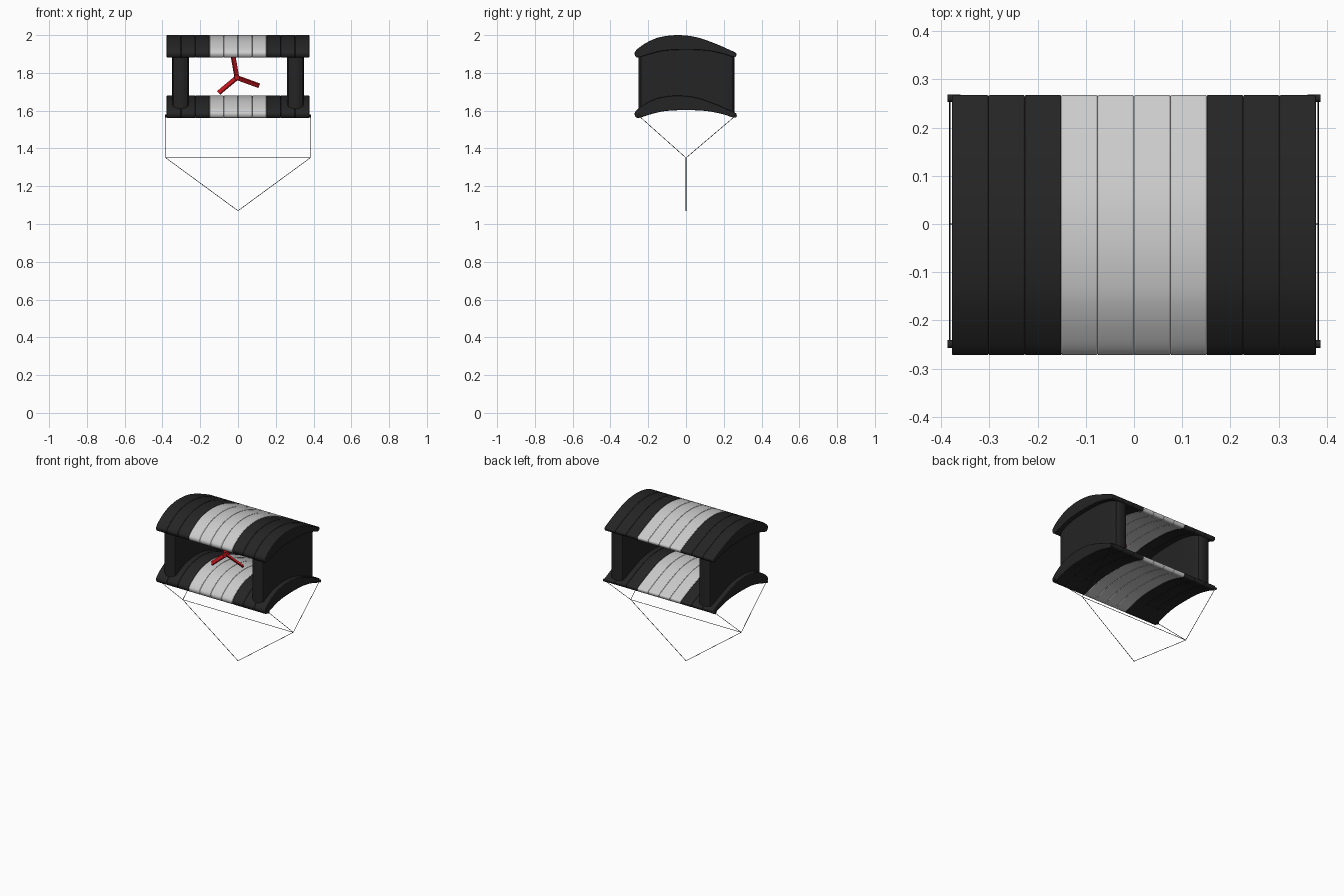
import bpy, bmesh, math
from mathutils import Vector, Matrix

if "Cube" in bpy.data.objects:
    bpy.data.objects.remove(bpy.data.objects["Cube"])


def material(name, color):
    m = bpy.data.materials.new(name)
    m.diffuse_color = (*color, 1)
    m.use_nodes = True
    m.node_tree.nodes["Principled BSDF"].inputs["Base Color"].default_value = m.diffuse_color
    return m


BLACK = material("black_fabric", (0.018, 0.018, 0.018))
GREY = material("light_fabric", (0.65, 0.65, 0.65))
RED = material("red_paint", (0.5, 0.008, 0.012))


def finish(name, bm, mat, bevel=0):
    bmesh.ops.recalc_face_normals(bm, faces=bm.faces)
    me = bpy.data.meshes.new(name)
    bm.to_mesh(me)
    bm.free()
    ob = bpy.data.objects.new(name, me)
    bpy.context.collection.objects.link(ob)
    me.materials.append(mat)
    bpy.ops.object.select_all(action='DESELECT')
    ob.select_set(True)
    bpy.context.view_layer.objects.active = ob
    if bevel:
        b = ob.modifiers.new("soft_edge", 'BEVEL')
        b.width, b.segments = bevel, 2
        b.limit_method, b.angle_limit = 'ANGLE', math.radians(60)
    bpy.ops.object.shade_smooth_by_angle(angle=math.radians(40))
    return ob


def spline(pts, n=4):
    # closed Catmull-Rom curve through the points
    out, k = [], len(pts)
    for i in range(k):
        a, b, c, d = (Vector(pts[(i + j) % k]) for j in (-1, 0, 1, 2))
        for s in range(n):
            t = s / n
            out.append(0.5 * (2 * b + (c - a) * t + (2 * a - 5 * b + 4 * c - d) * t * t
                              + (3 * b - a - 3 * c + d) * t ** 3))
    return out


def prism(name, ring, offset, mat, bevel=0):
    bm = bmesh.new()
    f = bm.faces.new([bm.verts.new(p) for p in ring])
    ext = bmesh.ops.extrude_face_region(bm, geom=[f])
    moved = [v for v in ext['geom'] if isinstance(v, bmesh.types.BMVert)]
    bmesh.ops.translate(bm, vec=offset, verts=moved)
    return finish(name, bm, mat, bevel)


def rod(name, a, b, r, mat, sides=8):
    a, b = Vector(a), Vector(b)
    d = b - a
    bm = bmesh.new()
    bmesh.ops.create_cone(bm, cap_ends=True, segments=sides, radius1=r, radius2=r, depth=d.length)
    rot = d.to_track_quat('Z', 'Y').to_matrix().to_4x4()
    bm.transform(Matrix.Translation((a + b) / 2) @ rot)
    return finish(name, bm, mat)


# Arched wing section (y, height above the wing's lowest point)
SECTION = spline([
    (-0.272, 0.020), (-0.266, 0.037), (-0.24, 0.060), (-0.19, 0.090), (-0.13, 0.111),
    (-0.04, 0.120), (0.06, 0.108), (0.16, 0.073), (0.22, 0.047), (0.255, 0.031),
    (0.267, 0.022), (0.264, 0.008), (0.25, 0.003), (0.20, 0.020), (0.11, 0.038),
    (0.0, 0.043), (-0.11, 0.038), (-0.19, 0.020), (-0.24, 0.004), (-0.262, 0.003)])

# Two wings, each of ten inflated cells
CELL = 0.0755
for wing, z in (("upper", 1.88), ("lower", 1.56)):
    for i in range(10):
        x = (i - 5) * CELL
        mat = GREY if 3 <= i <= 6 else BLACK
        prism(f"{wing}_wing_cell_{i}", [(x, p.x, p.y + z) for p in SECTION],
              (CELL, 0, 0), mat, 0.003)

# Upright side walls with rounded ends
WALL = spline([(0.0, -0.252), (0.028, -0.243), (0.043, -0.21), (0.045, 0.0),
               (0.043, 0.22), (0.028, 0.25), (0.0, 0.256), (-0.028, 0.25),
               (-0.043, 0.22), (-0.045, 0.0), (-0.043, -0.21), (-0.028, -0.243)])


def wing_mid(y):
    # height of the middle of the wing thickness
    return 0.022 + 0.06 * max(0, 1 - (y / 0.26) ** 2)


for side, sx in (("left", -1), ("right", 1)):
    bm = bmesh.new()
    loops = [[bm.verts.new((sx * 0.304 + p.x, p.y, z + wing_mid(p.y))) for p in WALL]
             for z in (1.56, 1.88)]
    n = len(WALL)
    for i in range(n):
        j = (i + 1) % n
        bm.faces.new((loops[0][i], loops[0][j], loops[1][j], loops[1][i]))
    finish(f"{side}_side_wall", bm, BLACK)

# Three-blade rotor between the wings
HUB = Vector((-0.006, -0.11, 1.775))
for i in range(3):
    bm = bmesh.new()
    bmesh.ops.create_cube(bm, size=1)
    bm.transform(Matrix.Translation(HUB)
                 @ Matrix.Rotation(math.radians(20 - 120 * i), 4, 'Y')
                 @ Matrix.Translation((0.063, 0, 0))
                 @ Matrix.Rotation(math.radians(35), 4, 'X')
                 @ Matrix.Diagonal((0.126, 0.01, 0.024, 1)))
    finish(f"rotor_blade_{i}", bm, RED)
rod("rotor_hub", HUB - Vector((0, 0.014, 0)), HUB + Vector((0, 0.014, 0)), 0.014, RED, 16)

# Pegs and bridle lines
X, KNOT = 0.382, 1.35
for side, sx in (("left", -1), ("right", 1)):
    for end, y in (("front", -0.249), ("back", 0.261)):
        rod(f"{side}_{end}_peg", (sx * 0.36, y, 1.572), (sx * 0.387, y, 1.572), 0.008, BLACK, 16)
        rod(f"{side}_{end}_bridle", (sx * X, y, 1.572), (sx * X, 0, KNOT), 0.0014, BLACK)
    rod(f"{side}_lower_bridle", (sx * X, 0, KNOT), (0, 0, 1.07), 0.0014, BLACK)
rod("spreader_bar", (-X, 0, KNOT), (X, 0, KNOT), 0.0014, BLACK)

# Tether to the ground
rod("tether", (0, 0, 0), (0, 0, 1.07), 0.001, BLACK)
